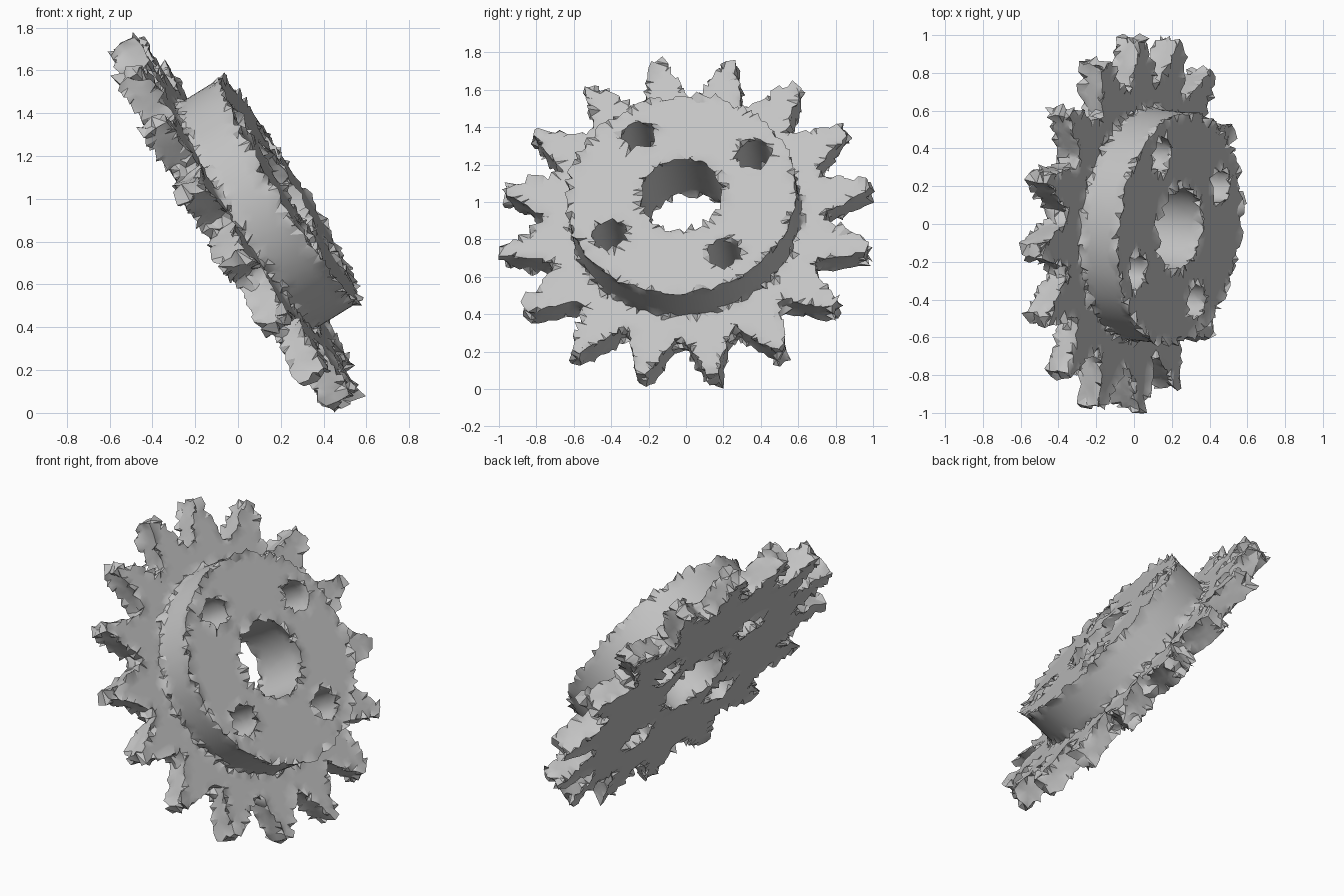
import bpy, bmesh, random
from math import radians, sin, cos, tau
from mathutils import Matrix, Vector

if "Cube" in bpy.data.objects:
    bpy.data.objects.remove(bpy.data.objects["Cube"], do_unlink=True)

random.seed(4)
TEETH = 16
BACK, STEP, FRONT = -0.365, -0.235, 0.0    # heights along the axis from the hub face

# Wheel frame: origin on the hub face, local z along the tilted axis
axis = Vector((0.847, -0.099, 0.523)).normalized()
up = Vector((0, 1, 0)).cross(axis).normalized() * -1
side = up.cross(axis)
frame = Matrix((side, up, axis)).transposed().to_4x4()
if up.z < 0:
    up.negate()
    side = up.cross(axis)
    frame = Matrix((side, up, axis)).transposed().to_4x4()
frame.translation = Vector((0.239, -0.024, 1.04))

steel = bpy.data.materials.new("plain_grey")
steel.use_nodes = True
grey = (0.55, 0.55, 0.55, 1)
steel.diffuse_color = grey
steel.node_tree.nodes["Principled BSDF"].inputs["Base Color"].default_value = grey


def prism(name, outline, low, high):
    """Extrude an outline along the axis, standing in the tilted frame."""
    bm = bmesh.new()
    base = bm.faces.new([bm.verts.new((x, y, low)) for x, y in outline])
    top = bmesh.ops.extrude_face_region(bm, geom=[base])["geom"]
    bmesh.ops.translate(bm, vec=(0, 0, high - low),
                        verts=[v for v in top if isinstance(v, bmesh.types.BMVert)])
    bm.transform(frame)
    bmesh.ops.recalc_face_normals(bm, faces=bm.faces)
    mesh = bpy.data.meshes.new(name)
    bm.to_mesh(mesh)
    bm.free()
    obj = bpy.data.objects.new(name, mesh)
    bpy.context.collection.objects.link(obj)
    return obj


def circle(radius, x=0, y=0, sides=64):
    return [(x + radius * cos(tau * i / sides), y + radius * sin(tau * i / sides))
            for i in range(sides)]


# Toothed outline: half a tooth as (radius, half width), mirrored and repeated
half = [(0.995, 0.025), (0.9, 0.065), (0.82, 0.093), (0.77, 0.11), (0.745, 0.127)]
tooth = [(r, -w) for r, w in reversed(half)] + half
outline = []
for i in range(TEETH):
    a = radians(8.4) + tau * i / TEETH
    outline += [(r * cos(a) - w * sin(a), r * sin(a) + w * cos(a)) for r, w in tooth]

sprocket = prism("sprocket", outline, BACK, STEP)
hub = prism("hub", circle(0.615, sides=128), BACK + 0.06, FRONT)
cutters = [prism("bore_cutter", circle(0.228), -1, 1)]
for i in range(4):
    a = radians(30.8) + tau * i / 4
    cutters.append(prism("bolt_hole_cutter",
                         circle(0.095, 0.45 * cos(a), 0.45 * sin(a), 32), -1, 1))

# Join hub, cut holes, then remesh to an even grid
for helper in [hub] + cutters:
    helper.hide_render = True
    mod = sprocket.modifiers.new(helper.name, "BOOLEAN")
    mod.operation = "UNION" if helper is hub else "DIFFERENCE"
    mod.solver = "EXACT"
    mod.object = helper
grid = sprocket.modifiers.new("even_grid", "REMESH")
grid.mode = "SHARP"
grid.octree_depth = 6
grid.scale = 0.9
grid.use_remove_disconnected = False

# Bake the result and discard the helpers
graph = bpy.context.evaluated_depsgraph_get()
baked = bpy.data.meshes.new_from_object(sprocket.evaluated_get(graph))
sprocket.modifiers.clear()
sprocket.data = baked
for helper in [hub] + cutters:
    bpy.data.objects.remove(helper, do_unlink=True)

# Chipped burrs along every sharp edge
bm = bmesh.new()
bm.from_mesh(baked)
rims = {v for e in bm.edges if e.calc_face_angle(0) > radians(35) for v in e.verts}
burrs = [(v, v.normal * random.uniform(-0.012, 0.024)) for v in bm.verts if v in rims]
for v, push in burrs:
    v.co += push + Vector([random.uniform(-0.012, 0.012) for _ in range(3)])
bmesh.ops.triangulate(bm, faces=[f for f in bm.faces if rims.intersection(f.verts)])
bm.to_mesh(baked)
bm.free()
baked.materials.clear()
baked.materials.append(steel)

bpy.ops.object.select_all(action="DESELECT")
sprocket.select_set(True)
bpy.context.view_layer.objects.active = sprocket
bpy.ops.object.shade_smooth_by_angle(angle=radians(30))
